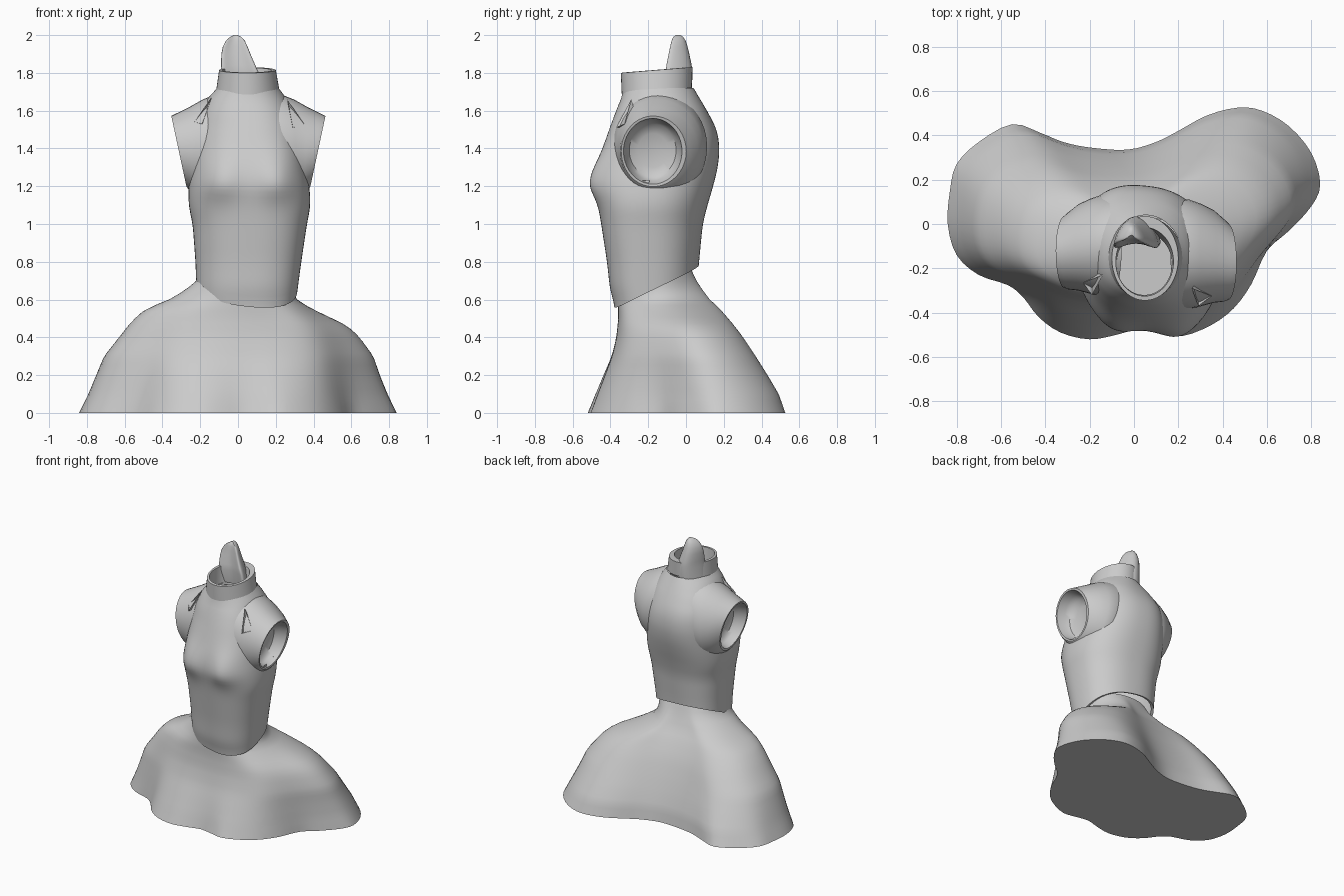
import bpy, bmesh
from math import sin, cos, pi, atan2, exp
from mathutils import Vector

if "Cube" in bpy.data.objects:
    bpy.data.objects.remove(bpy.data.objects["Cube"])


def loft(name, rings, cap_start=False, cap_end=False, drop=None, angle=40):
    """Skin a list of closed rings; drop(centre) removes unwanted faces."""
    bm = bmesh.new()
    vs = [[bm.verts.new(p) for p in r] for r in rings]
    n = len(rings[0])
    for a, b in zip(vs, vs[1:]):
        for i in range(n):
            j = (i + 1) % n
            bm.faces.new((a[i], a[j], b[j], b[i]))
    if cap_start:
        bm.faces.new(vs[0][::-1])
    if cap_end:
        bm.faces.new(vs[-1])
    bmesh.ops.recalc_face_normals(bm, faces=bm.faces[:])
    if drop:
        gone = [f for f in bm.faces if drop(f.calc_center_median())]
        bmesh.ops.delete(bm, geom=gone, context='FACES')
    me = bpy.data.meshes.new(name)
    bm.to_mesh(me)
    bm.free()
    ob = bpy.data.objects.new(name, me)
    bpy.context.collection.objects.link(ob)
    bpy.ops.object.select_all(action='DESELECT')
    ob.select_set(True)
    bpy.context.view_layer.objects.active = ob
    bpy.ops.object.shade_smooth_by_angle(angle=angle * pi / 180)
    return ob


def interp(table, z):
    """Linear lookup of a row (z, a, b, ...) -> (a, b, ...)."""
    if z <= table[0][0]:
        return table[0][1:]
    for p, q in zip(table, table[1:]):
        if z <= q[0]:
            t = (z - p[0]) / (q[0] - p[0])
            return [u + (v - u) * t for u, v in zip(p[1:], q[1:])]
    return table[-1][1:]


def spline(pts, sub):
    """Closed Catmull-Rom curve through 2D points."""
    out, n = [], len(pts)
    for i in range(n):
        a, b, c, d = (Vector(pts[(i + k) % n]) for k in (-1, 0, 1, 2))
        for s in range(sub):
            t = s / sub
            out.append(0.5 * (2 * b + (c - a) * t + (2 * a - 5 * b + 4 * c - d) * t * t
                              + (3 * b - a - 3 * c + d) * t ** 3))
    return out


def oval(cx, cy, rx, ry, z, n=48, tilt=0.0):
    return [(cx + rx * cos(2 * pi * i / n), cy + ry * sin(2 * pi * i / n),
             z + tilt * ry * sin(2 * pi * i / n)) for i in range(n)]


def ease(v):
    v = min(1, max(0, v))
    return v * v * (3 - 2 * v)


# Shoulder base: lumpy footprint shrinking and smoothing towards a neck oval
foot = [(.84, .18), (.80, .32), (.70, .44), (.58, .51), (.47, .525), (.33, .49), (.2, .42),
        (.1, .37), (-.03, .335), (-.2, .345), (-.32, .37), (-.42, .41), (-.55, .45),
        (-.7, .37), (-.8, .27), (-.83, .15), (-.84, 0), (-.8, -.14), (-.7, -.23),
        (-.57, -.275), (-.5, -.33), (-.43, -.42), (-.33, -.49), (-.2, -.52), (-.08, -.5),
        (.02, -.475), (.12, -.49), (.22, -.505), (.35, -.455), (.45, -.38), (.53, -.27),
        (.6, -.12), (.7, -.03), (.8, .08)]
# rows: height, left blend, right blend, back blend, front blend
shrink = [(0, 0, 0, 0, 0), (.1, .07, .07, .06, .22), (.2, .13, .13, .17, .47),
          (.3, .19, .18, .29, .74), (.4, .31, .30, .42, .92), (.46, .38, .41, .51, .97),
          (.5, .44, .56, .58, 1), (.55, .53, .76, .67, 1), (.6, .73, .94, .78, 1),
          (.65, .87, 1, .86, 1), (.7, .97, 1, .93, 1), (.76, 1, 1, 1, 1)]
outline = spline(foot, 3)
rings = []
for k in range(25):
    z = .76 * k / 24
    tl, tr, tb, tf = interp(shrink, z)
    ring = []
    for p in outline:
        a = atan2((p.y + .1) / .4, (p.x - .04) / .8)
        nx, ny = .045 + .255 * cos(a), -.165 + .195 * sin(a)
        tx = tl + (tr - tl) * ease((p.x + .6) / 1.2)
        ty = tf + (tb - tf) * ease((p.y + .4) / .7)
        ring.append(Vector((p.x + (nx - p.x) * tx, p.y + (ny - p.y) * ty, z)))
    for _ in range(min(k, 14)):
        n = len(ring)
        ring = [ring[i] * .5 + (ring[i - 1] + ring[(i + 1) % n]) * .25 for i in range(n)]
    rings.append(ring)
loft("shoulder_base", rings, True, True)

# Torso shell: rows are height, left, right, front, back
body = [(.57, -.215, .305, -.375, .045), (.65, -.22, .315, -.40, .055),
        (.8, -.225, .335, -.415, .065), (1.0, -.24, .365, -.445, .085),
        (1.1, -.262, .385, -.46, .11), (1.2, -.262, .378, -.475, .14),
        (1.3, -.25, .36, -.465, .165), (1.4, -.24, .345, -.437, .175),
        (1.5, -.225, .32, -.405, .16), (1.6, -.19, .285, -.37, .11),
        (1.66, -.165, .26, -.345, .075), (1.72, -.11, .215, -.33, .04)]


def body_point(a, z):
    # average neighbouring heights so the profile has no corners
    rows = [interp(body, z + d) for d in (-.04, -.02, 0, .02, .04)] if z < 1.66 else [interp(body, z)]
    l, r, f, b = (sum(v) / len(rows) for v in zip(*rows))
    e = 2 / 2.4 if z < 1.6 else 2 / 2.4 + (z - 1.6) * 1.4
    c, s = cos(a), sin(a)
    u = abs(c) ** e * (1 if c > 0 else -1)
    v = abs(s) ** e * (1 if s > 0 else -1)
    x = (l + r) / 2 + u * (r - l) / 2
    y = (f + b) / 2 + v * (b - f) / 2 - .1 * (x - .06) * min(1, (1.72 - z) / .2)
    if s < 0:                       # chest forms
        fall = .14 if z > 1.22 else .095
        for cx in (-.10, .21):
            y -= .042 * exp(-((x - cx) / .11) ** 2 - ((z - 1.22) / fall) ** 2)
    return x, y


rings = []
for k in range(41):
    ring = []
    for i in range(80):
        a = 2 * pi * i / 80
        x, y = body_point(a, .65)
        low = .735 + .47 * (y + .03) - .06 * (x - .05)
        z = low + (1.72 - low) * k / 40
        ring.append((*body_point(a, z), z))
    rings.append(ring)
# turned-in hem at the waist
hem = [(.05 + (x - .05) * .93, -.17 + (y + .17) * .93, z + .005) for x, y, z in rings[0]]


def in_armhole(c):
    cy = -.175 if c.x > .055 else -.12
    return abs(c.x - .055) > .14 and ((c.y - cy) / .17) ** 2 + ((c.z - 1.4) / .185) ** 2 < 1


loft("torso", [hem] + rings, drop=in_armhole)

# Arm stubs: shoulder blending out of the back to a tilted, recessed opening
for side, label, cy, back in ((1, "right", -.175, .98), (-1, "left", -.12, .86)):
    # offset from centre line, y, z, lean, half height, front depth, back depth
    steps = [(.16, cy + .03, 1.41, -.05, .288, .24, .255), (.19, cy + .03, 1.41, -.04, .285, .24, .262),
             (.25, cy + .02, 1.402, -.01, .258, .215, .25),
             (.305, cy + .01, 1.392, .012, .225, .19, .232), (.35, cy, 1.385, .032, .20, .175, .20),
             (.368, cy, 1.385, .04, .187, .168, .18),
             (.366, cy, 1.385, .038, .174, .156, .157), (.31, cy, 1.39, .03, .16, .142, .142),
             (.28, cy, 1.39, .02, .14, .125, .125), (.26, cy, 1.39, .01, .09, .08, .08)]
    rings = []
    for dx, y0, z0, lean, hz, hf, hb in steps:
        ring = []
        for i in range(40):
            c, s = cos(2 * pi * i / 40), sin(2 * pi * i / 40)
            ring.append((.055 + side * (dx + lean * s), y0 + (hb * back if c > 0 else hf) * c, z0 + hz * s))
        rings.append(ring)
    loft(label + "_arm_stub", rings, cap_end=True, angle=35)

# Open collar band
cx, cy = .052, -.155
loft("collar", [oval(cx, cy, .168, .185, 1.705, tilt=.1),
                oval(cx - .002, cy, .15, .19, 1.815, tilt=.08),
                oval(cx - .004, cy - .015, .13, .155, 1.815, tilt=.08),
                oval(cx - .006, cy - .025, .125, .14, 1.68)], angle=30)

# Upright rounded tab at the back of the collar, hollowed at the front
tab = [(1.70, -.10, .12, -.10, .03), (1.80, -.092, .11, -.115, .035),
       (1.84, -.09, .092, -.11, .03), (1.90, -.088, .066, -.097, .018),
       (1.94, -.08, .05, -.088, .008), (1.97, -.064, .036, -.08, -.002),
       (1.99, -.042, .018, -.07, -.015), (2.0, -.022, -.002, -.055, -.03)]
rings = []
for z, l, r, f, b in tab:
    ring = []
    for i in range(32):
        c, s = cos(2 * pi * i / 32), sin(2 * pi * i / 32)
        ring.append(((l + r) / 2 + c * (r - l) / 2,
                     b - (b - f) * (.45 * c * c + .55 * (1 - s) * .75), z))
    rings.append(ring)
loft("neck_tab", rings, True, True)

# Small folded notches at the front of each shoulder
for label, pts in (("right", [(.26, -.29, 1.66), (.35, -.325, 1.53), (.29, -.37, 1.51)]),
                   ("left", [(-.14, -.23, 1.67), (-.23, -.265, 1.54), (-.19, -.32, 1.53)])):
    mid = sum((Vector(p) for p in pts), Vector()) / 3
    inner = [Vector(p).lerp(mid, .35) + Vector((0, .03, -.02)) for p in pts]
    loft(label + "_shoulder_notch", [pts, inner], cap_end=True, angle=10)
